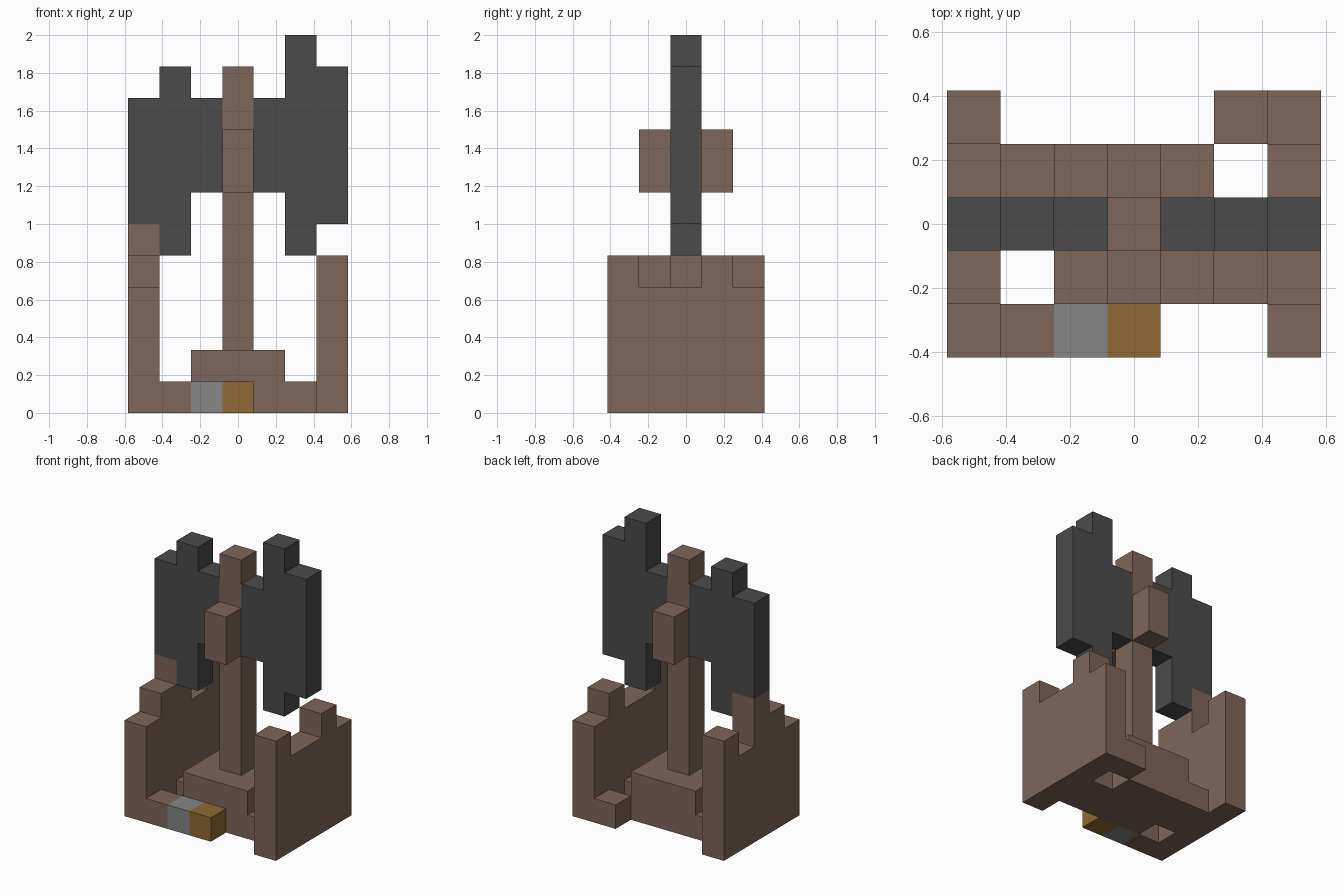
import bpy, bmesh
from mathutils import Vector

if "Cube" in bpy.data.objects:
    bpy.data.objects.remove(bpy.data.objects["Cube"], do_unlink=True)

U = 1 / 6                                # edge of one block
ORIGIN = Vector((-3.5, -2.5, 0))         # front right bottom corner, in blocks
AXES = [Vector((1, 0, 0)), Vector((0, 1, 0)), Vector((0, 0, 1))]


def material(name, rgb):
    mat = bpy.data.materials.new(name)
    mat.use_nodes = True
    mat.diffuse_color = (*rgb, 1)
    bsdf = next(n for n in mat.node_tree.nodes if n.type == 'BSDF_PRINCIPLED')
    bsdf.inputs["Base Color"].default_value = (*rgb, 1)
    return mat


BROWN = material("brown wood", (0.205, 0.133, 0.100))
DARK = material("dark iron", (0.069, 0.069, 0.069))
GREY = material("grey metal", (0.238, 0.238, 0.238))
GOLD = material("gold", (0.275, 0.144, 0.033))


def box(x, y, z):
    """Block cells covered by three (start, end) ranges."""
    return {(i, j, k) for i in range(*x) for j in range(*y) for k in range(*z)}


def build(name, cells, mat):
    """Skin a set of block cells with one closed shell."""
    bm = bmesh.new()
    for cell in cells:
        centre = Vector(cell) + Vector((0.5, 0.5, 0.5)) + ORIGIN
        for a in range(3):
            for s in (-1, 1):
                n = AXES[a] * s
                if tuple(int(c + d) for c, d in zip(cell, n)) in cells:
                    continue
                u, v = AXES[(a + 1) % 3] * s, AXES[(a + 2) % 3]
                corners = [n - u - v, n + u - v, n + u + v, n - u + v]
                bm.faces.new([bm.verts.new((centre + c / 2) * U) for c in corners])
    bmesh.ops.remove_doubles(bm, verts=bm.verts, dist=0.001)
    bmesh.ops.dissolve_limit(bm, angle_limit=0.01, verts=bm.verts, edges=bm.edges)
    mesh = bpy.data.meshes.new(name)
    bm.to_mesh(mesh)
    bm.free()
    mesh.materials.append(mat)
    obj = bpy.data.objects.new(name, mesh)
    bpy.context.collection.objects.link(obj)
    return obj


# Floor between the walls, rows from front to back
floor_rows = ["#....", ".####", "#####", "####.", "....#"]
floor = {(i + 1, j, 0) for j, row in enumerate(floor_rows)
         for i, c in enumerate(row) if c == "#"}
build("floor", floor, BROWN)

# Crenellated side walls: block heights from front to back
for name, i, heights in (("right_wall", 0, (4, 5, 6, 4, 5)),
                         ("left_wall", 6, (5, 4, 4, 5, 4))):
    wall = set()
    for j, h in enumerate(heights):
        wall |= box((i, i + 1), (j, j + 1), (0, h))
    build(name, wall, BROWN)

# Plinth, shaft and the two bosses on the shaft
build("plinth", box((2, 5), (1, 4), (1, 2)), BROWN)
build("shaft", box((3, 4), (2, 3), (2, 11)), BROWN)
for name, j in (("front_boss", 1), ("back_boss", 3)):
    build(name, box((3, 4), (j, j + 1), (7, 9)), BROWN)

# Twin blades: (bottom, top) of each column, from right to left
for name, start, columns in (("right_blade", 0, ((6, 10), (5, 11), (7, 10))),
                             ("left_blade", 4, ((7, 10), (5, 12), (6, 11)))):
    blade = set()
    for i, span in enumerate(columns, start):
        blade |= box((i, i + 1), (2, 3), span)
    build(name, blade, DARK)

# Bar in front of the plinth
build("bar_collar", box((2, 3), (0, 1), (0, 1)), GREY)
build("bar_tip", box((3, 4), (0, 1), (0, 1)), GOLD)
